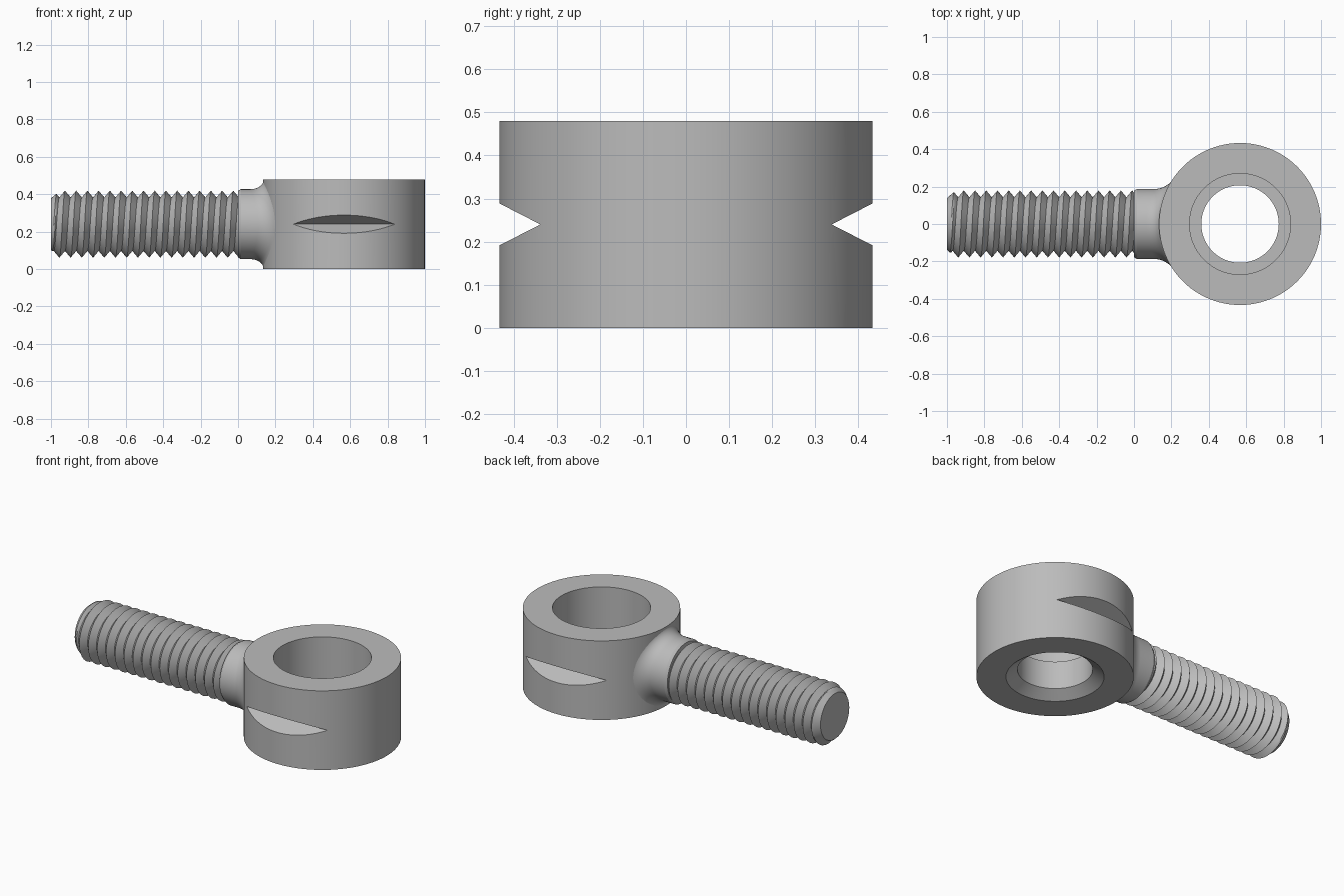
import bpy, bmesh
from math import sin, cos, pi, sqrt, floor

if "Cube" in bpy.data.objects:
    bpy.data.objects.remove(bpy.data.objects["Cube"])

MID, EYE_X, EYE_R, HEIGHT = 0.24, 0.567, 0.433, 0.48
SEG = 96

steel = bpy.data.materials.new("grey_steel")
steel.use_nodes = True
colour = (0.5, 0.5, 0.5, 1)
steel.diffuse_color = colour
steel.node_tree.nodes["Principled BSDF"].inputs["Base Color"].default_value = colour


def make_object(name, bm):
    bmesh.ops.remove_doubles(bm, verts=bm.verts, dist=1e-5)
    bmesh.ops.recalc_face_normals(bm, faces=bm.faces)
    mesh = bpy.data.meshes.new(name)
    bm.to_mesh(mesh)
    bm.free()
    mesh.materials.append(steel)
    ob = bpy.data.objects.new(name, mesh)
    bpy.context.collection.objects.link(ob)
    return ob


def activate(ob):
    bpy.ops.object.select_all(action='DESELECT')
    ob.select_set(True)
    bpy.context.view_layer.objects.active = ob


def smooth(ob):
    activate(ob)
    bpy.ops.object.shade_smooth_by_angle(angle=pi / 7)


def skin(bm, columns):
    """Bridge neighbouring columns of points with quads."""
    rows = [[bm.verts.new(p) for p in col] for col in columns]
    for a, b in zip(rows, rows[1:]):
        for i in range(len(a) - 1):
            quad = (a[i], b[i], b[i + 1], a[i + 1])
            if len({tuple(round(c, 6) for c in v.co) for v in quad}) > 2:
                bm.faces.new(quad)


def around_x(x, r, angle):
    return (x, r * cos(angle), MID + r * sin(angle))


# Eye: turned ring with stepped bore and a countersink underneath
profile = [(EYE_R, 0), (EYE_R, HEIGHT), (0.27, HEIGHT), (0.27, 0.215),
           (0.207, 0.215), (0.207, 0.045), (0.27, 0), (EYE_R, 0)]
bm = bmesh.new()
skin(bm, [[(EYE_X + r * cos(2 * pi * j / SEG), r * sin(2 * pi * j / SEG), z)
           for r, z in profile] for j in range(SEG + 1)])
eye = make_object("eye_ring", bm)

# V notches cut across both flanks of the eye
for side in (-1, 1):
    bm = bmesh.new()
    wedge = [(0.338, 0), (0.533, 0.1), (0.533, -0.1)]
    tri = [bm.verts.new((0.1, side * y, MID + z)) for y, z in wedge]
    cap = bm.faces.new(tri)
    out = bmesh.ops.extrude_face_region(bm, geom=[cap])["geom"]
    bmesh.ops.translate(bm, vec=(0.95, 0, 0),
                        verts=[g for g in out if isinstance(g, bmesh.types.BMVert)])
    cutter = make_object("notch_cutter", bm)
    cutter.hide_render = True
    cut = eye.modifiers.new("notch", 'BOOLEAN')
    cut.operation, cut.solver, cut.object = 'DIFFERENCE', 'EXACT', cutter
    activate(eye)
    bpy.ops.object.modifier_apply(modifier=cut.name)
    bpy.data.objects.remove(cutter)
smooth(eye)

# Neck: short collar whose fillet follows the round side of the eye
NECK_R, FLARE, STEPS = 0.187, 0.052, 10
columns = []
for j in range(SEG + 1):
    angle = 2 * pi * j / SEG
    col = [around_x(0, 0, angle), around_x(0, 0.178, angle),
           around_x(0.015, NECK_R, angle)]
    for i in range(STEPS + 1):
        t = pi / 2 * i / STEPS
        r = NECK_R + FLARE * (1 - cos(t))
        wall = EYE_X - sqrt(EYE_R ** 2 - (r * cos(angle)) ** 2)
        col.append(around_x(wall - 0.07 * (1 - sin(t)) + 0.003, r, angle))
    columns.append(col)
bm = bmesh.new()
skin(bm, columns)
smooth(make_object("neck", bm))

# Threaded shank: right-handed helical V thread with a chamfered tip
PITCH, ROOT, CREST, TIP = 0.06, 0.143, 0.179, 0.138
PER, START, END = 8, -1.0, 0.01
TURN_SEG = 64
count = int((END - START) / PITCH + 2) * PER


def thread_radius(x, turn):
    phase = (x - START) / PITCH - turn
    phase -= floor(phase + 1e-7)
    r = ROOT + (CREST - ROOT) * (1 - abs(2 * phase - 1))
    return min(r, TIP + 0.9 * (x - START))


columns = []
for j in range(TURN_SEG + 1):
    turn = j / TURN_SEG
    col = [(START, 0, MID)]
    for k in range(-PER, count):
        x = min(max(START + PITCH * (k / PER + turn), START), END)
        col.append(around_x(x, thread_radius(x, turn), -2 * pi * turn))
    columns.append(col)
bm = bmesh.new()
skin(bm, columns)
smooth(make_object("threaded_shank", bm))
